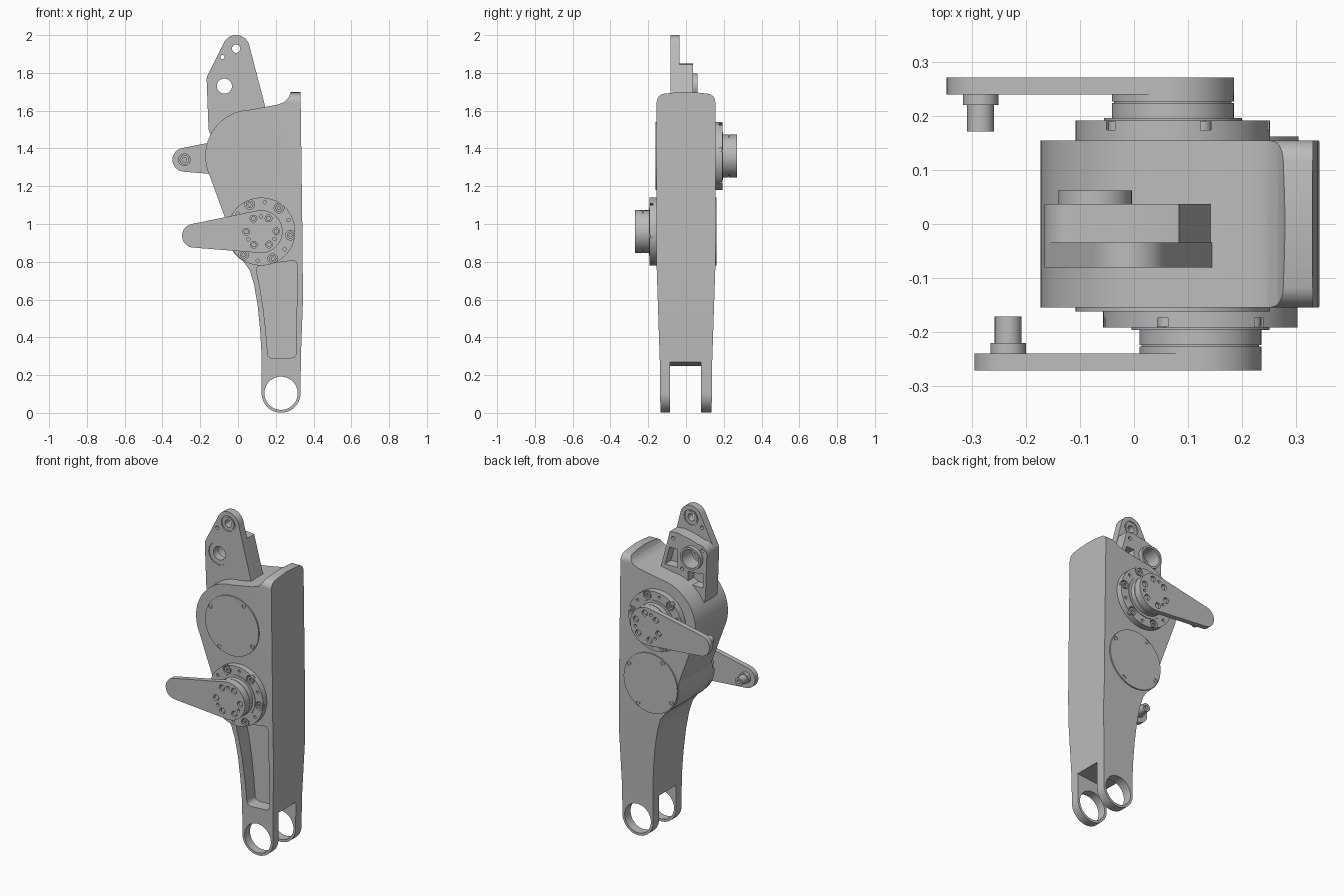
import bpy, bmesh
from math import sin, cos, atan2, acos, hypot, radians, pi

cube = bpy.data.objects.get("Cube")
if cube:
    bpy.data.objects.remove(cube)

grey = bpy.data.materials.new("machined_grey")
grey.use_nodes = True
GREY = (0.5, 0.5, 0.5, 1)
grey.diffuse_color = GREY
grey.node_tree.nodes["Principled BSDF"].inputs["Base Color"].default_value = GREY


def arc(c, r, a0, a1, n=24):
    """Points on an arc in the side plane, angles in degrees."""
    return [(c[0] + r * cos(radians(a0 + (a1 - a0) * i / n)),
             c[1] + r * sin(radians(a0 + (a1 - a0) * i / n))) for i in range(n + 1)]


def polar(c, r, a):
    return (c[0] + r * cos(radians(a)), c[1] + r * sin(radians(a)))


def prism(name, pts, d0, d1, axis="y"):
    """Extrude a closed outline along y (outline in xz) or x (outline in yz)."""
    place = (lambda p, d: (p[0], d, p[1])) if axis == "y" else (lambda p, d: (d, p[0], p[1]))
    bm = bmesh.new()
    a = [bm.verts.new(place(p, d0)) for p in pts]
    b = [bm.verts.new(place(p, d1)) for p in pts]
    bm.faces.new(a)
    bm.faces.new(b)
    for i in range(len(pts)):
        j = (i + 1) % len(pts)
        bm.faces.new((a[i], a[j], b[j], b[i]))
    bmesh.ops.recalc_face_normals(bm, faces=bm.faces)
    me = bpy.data.meshes.new(name)
    bm.to_mesh(me)
    bm.free()
    me.materials.append(grey)
    ob = bpy.data.objects.new(name, me)
    bpy.context.collection.objects.link(ob)
    return ob


def disc(name, c, r, d0, d1, n=48):
    return prism(name, arc(c, r, 0, 360 - 360 / n, n - 1), d0, d1)


def cut(ob, tools, op="DIFFERENCE"):
    """Apply booleans and remove the cutters."""
    for t in tools:
        m = ob.modifiers.new("cut", "BOOLEAN")
        m.operation, m.solver, m.object = op, "EXACT", t
    dg = bpy.context.evaluated_depsgraph_get()
    me = bpy.data.meshes.new_from_object(ob.evaluated_get(dg))
    ob.modifiers.clear()
    ob.data = me
    for t in tools:
        bpy.data.objects.remove(t)
    return ob


UP, LOW, EYE = (0.072, 1.36), (0.125, 0.96), (0.228, 0.104)

# Main housing: side outline intersected with the tapered end outline
outline = (arc(UP, 0.245, 92, 204, 40) + arc(LOW, 0.185, 168, 238, 16)
           + [(0.062, 0.755), (0.085, 0.68), (0.104, 0.57), (0.117, 0.44), (0.125, 0.3)]
           + arc(EYE, 0.103, 180, 360, 32)
           + [(0.333, 0.3), (0.344, 0.6), (0.341, 0.95), (0.331, 1.7), (0.28, 1.7)]
           + [(0.275, 1.685), (0.265, 1.665), (0.245, 1.645), (0.21, 1.632), (0.14, 1.619)])
half = [(0.135, -0.1), (0.138, 0.25), (0.155, 0.76)] + arc((0.11, 1.645), 0.045, 0, 80, 10) + [(0.06, 1.696)]
ends = half + [(0, 1.7)] + [(-y, z) for y, z in reversed(half)]
body = prism("housing", outline, -0.3, 0.3)
cut(body, [prism("end_shape", ends, -0.6, 0.6, "x")], "INTERSECT")

# Fork slot, eye bore and front lightening pocket
pocket = (arc((0.125, 0.755), 0.028, 180, 100, 6) + arc((0.29, 0.785), 0.022, 90, 0, 6)
          + arc((0.282, 0.32), 0.028, 0, -85, 6) + arc((0.185, 0.315), 0.028, -95, -180, 6)
          + [(0.148, 0.43), (0.133, 0.56), (0.115, 0.67)])
cut(body, [prism("slot", [(0, -0.2), (0.5, -0.2), (0.5, 0.285), (0, 0.235)], -0.085, 0.08),
           disc("bore", EYE, 0.088, -0.4, 0.4, 64),
           prism("pocket", pocket, -0.3, -0.06)])


def cover(name, c, s, first):
    """Round cap with four small screws."""
    plate = disc(name, c, 0.18, s * 0.14, s * 0.162, 72)
    spots = [polar(c, 0.165, a) for a in first]
    cut(plate, [disc("seat", p, 0.014, s * 0.158, s * 0.2, 16) for p in spots])
    for p in spots:
        disc(name + "_screw", p, 0.009, s * 0.15, s * 0.161, 12)


cover("front_cover", UP, -1, (150, 60, -32, -120))
cover("back_cover", LOW, 1, (120, 30, -60, -150))


def crank(name, c, tip, s, start):
    """Bolted flange, hub, tapered arm and end pin on one side."""
    R, r = 0.113, 0.063
    flange = disc(name + "_flange", c, 0.18, s * 0.14, s * 0.192, 72)
    bolts = [polar(c, 0.156, start + 60 * i) for i in range(6)]
    dowels = [polar(c, 0.156, start + 30 + 60 * i) for i in range(6)]
    cut(flange, [disc("seat", p, 0.026, s * 0.174, s * 0.3, 20) for p in bolts]
        + [disc("hole", p, 0.009, s * 0.18, s * 0.3, 12) for p in dowels])
    for p in bolts:
        b = disc(name + "_flange_bolt", p, 0.019, s * 0.16, s * 0.19, 20)
        cut(b, [disc("socket", p, 0.009, s * 0.18, s * 0.3, 6)])
    disc(name + "_collar", c, 0.128, s * 0.16, s * 0.196, 64)
    disc(name + "_hub", c, R, s * 0.18, s * 0.224, 64)
    disc(name + "_hub_gap", c, R - 0.004, s * 0.2, s * 0.24, 64)
    disc(name + "_hub_cap", c, R, s * 0.227, s * 0.25, 64)

    # Arm outline: tangent lines around the hub and tip circles
    d = atan2(tip[1] - c[1], tip[0] - c[0]) * 180 / pi
    a = acos((R - r) / hypot(tip[0] - c[0], tip[1] - c[1])) * 180 / pi
    shape = arc(c, R, d + a, d + 360 - a, 40) + arc(tip, r, d - a, d + a, 24)
    arm = prism(name + "_arm", shape, s * 0.24, s * 0.271)
    heads = [polar(c, 0.08, start + 8 + 60 * i) for i in range(6)]
    pins = [polar(c, 0.08, start + 38 + 120 * i) for i in range(3)]
    cut(arm, [disc("seat", p, 0.018, s * 0.255, s * 0.3, 20) for p in heads]
        + [disc("hole", p, 0.009, s * 0.255, s * 0.3, 12) for p in pins])
    for p in heads:
        disc(name + "_arm_bolt", p, 0.013, s * 0.25, s * 0.263, 16)

    # End pin facing inwards
    disc(name + "_pin_base", tip, 0.033, s * 0.22, s * 0.245, 32)
    pin = disc(name + "_pin", tip, 0.025, s * 0.171, s * 0.23, 32)
    cut(pin, [disc("socket", tip, 0.012, s * 0.15, s * 0.19, 16)])


crank("front_crank", (0.123, 0.96), (-0.233, 0.938), -1, 53)
crank("back_crank", UP, (-0.284, 1.34), 1, 70)

# Upper bracket: tall ear plate with a pocketed block behind it
EAR, RING = (-0.01, 1.928), (-0.072, 1.73)
ear = prism("bracket_plate", arc(EAR, 0.072, 14, 152, 24) + arc((-0.113, 1.765), 0.053, 155, 182, 6)
            + [(-0.156, 1.5), (-0.13, 1.43), (0.1, 1.43), (0.16, 1.56)], -0.081, -0.034)
cut(ear, [disc("eye", EAR, 0.024, -0.2, 0.2, 32),
          disc("eye_front", EAR, 0.046, -0.2, -0.074, 32),
          disc("eye_back", EAR, 0.046, -0.041, 0.2, 32),
          disc("small_hole", (-0.083, 1.884), 0.011, -0.2, 0.2, 16),
          disc("ring_bore", RING, 0.04, -0.2, 0.2, 40),
          disc("ring_seat", RING, 0.068, -0.2, -0.075, 40)])
disc_ring = disc("bracket_eye_bush", EAR, 0.038, -0.079, -0.036, 32)
cut(disc_ring, [disc("eye", EAR, 0.022, -0.2, 0.2, 32)])

block = prism("bracket_block", [(0.083, 1.845), (0.03, 1.85), (-0.06, 1.832)]
              + arc((-0.113, 1.765), 0.053, 80, 182, 10)
              + [(-0.156, 1.5), (-0.13, 1.43), (0.1, 1.43), (0.155, 1.57)], -0.036, 0.037)
cut(block, [disc("ring_bore", RING, 0.058, -0.2, 0.2, 40),
            prism("right_pocket", [(0.03, 1.64), (0.115, 1.64), (0.085, 1.75), (0.03, 1.75)], -0.02, 0.2),
            prism("left_pocket", [(-0.14, 1.56), (-0.04, 1.56), (-0.04, 1.635), (-0.14, 1.645)], -0.02, 0.2)]
    + [disc("hole", p, 0.011, 0.0, 0.2, 16) for p in ((0.06, 1.81), (-0.135, 1.785), (0.0, 1.64))])
boss = disc("bracket_boss", RING, 0.068, -0.05, 0.062, 48)
cut(boss, [disc("ring_bore", RING, 0.056, -0.03, 0.2, 40), disc("ring_hole", RING, 0.04, -0.2, 0.2, 40)])

# Smooth round walls, keep edges sharp
for ob in bpy.context.collection.objects:
    if ob.type == "MESH" and grey.name in ob.data.materials:
        ob.data.shade_smooth()
        ob.data.set_sharp_from_angle(angle=radians(25))
